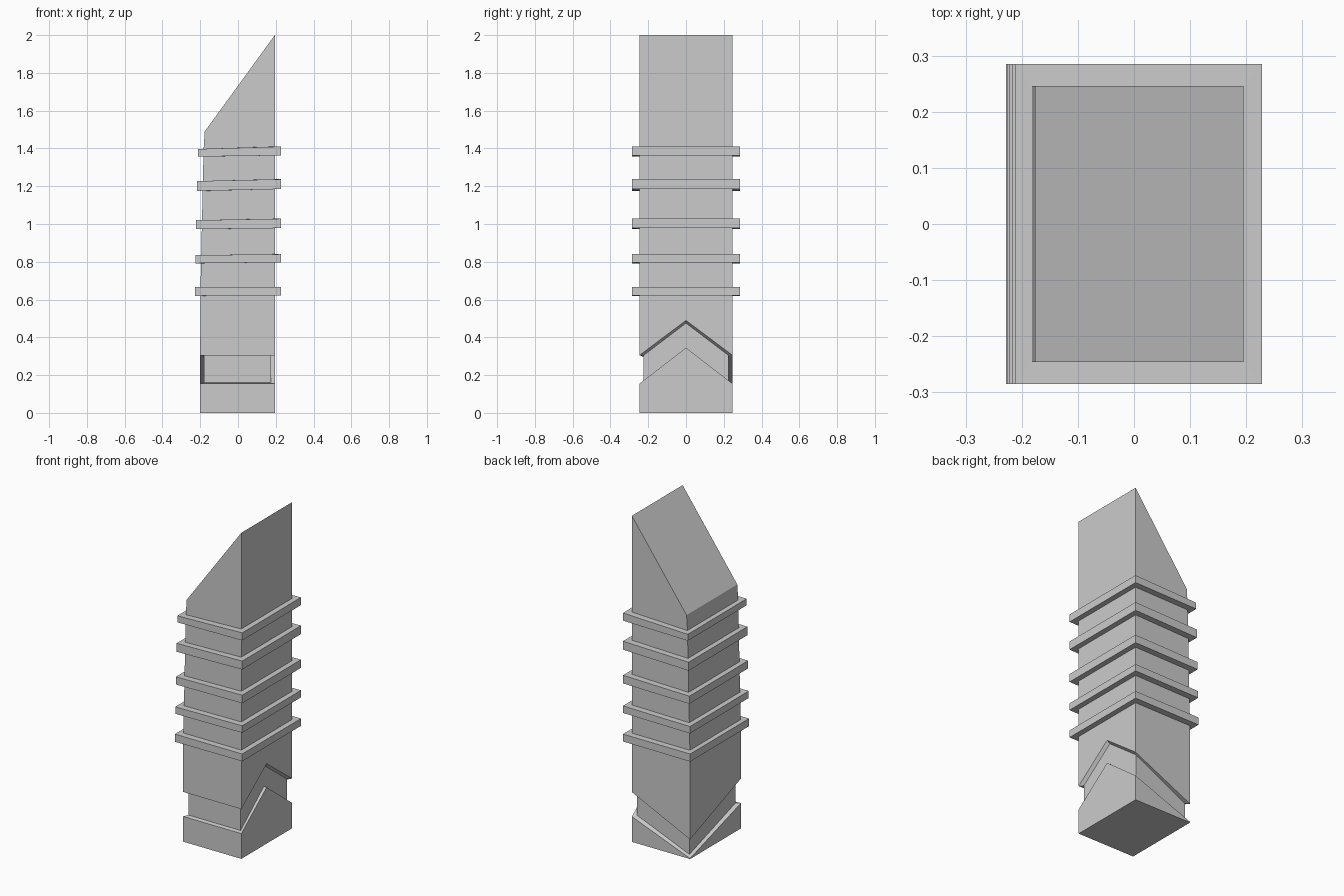
import bpy, bmesh

if "Cube" in bpy.data.objects:
    bpy.data.objects.remove(bpy.data.objects["Cube"])

bm = bmesh.new()
XR, HY = 0.195, 0.246        # right face and half depth of the post


def loop(xl, xr, hy, zs):
    """Five-point outline: front left, front right, right middle, back right, back left."""
    xy = [(xl, -hy), (xr, -hy), (xr, 0), (xr, hy), (xl, hy)]
    return [bm.verts.new((x, y, z)) for (x, y), z in zip(xy, zs)]


def level(zl, zr):
    return [zl, zr, zr, zr, zl]


def left_x(z):
    """Left face leans in slightly above the foot."""
    return -0.2 + 0.018 * max(0, z - 0.6) / 0.8


# Foot and the chevron groove running round it
loops = [
    loop(-0.2, XR, HY, [0] * 5),
    loop(-0.2, XR, HY, [0.155, 0.155, 0.345, 0.155, 0.004]),
    loop(-0.18, XR - 0.02, HY - 0.022, [0.16, 0.16, 0.345, 0.16, 0.015]),
    loop(-0.18, XR - 0.02, HY - 0.022, [0.305, 0.305, 0.475, 0.305, 0.125]),
    loop(-0.2, XR, HY, [0.305, 0.305, 0.49, 0.305, 0.12]),
]

# Five raised bands: left bottom, left top, right bottom, right top, left x
bands = [
    (0.620, 0.667, 0.622, 0.667, -0.228),
    (0.792, 0.835, 0.797, 0.840, -0.226),
    (0.973, 1.020, 0.978, 1.028, -0.222),
    (1.175, 1.227, 1.185, 1.237, -0.217),
    (1.357, 1.397, 1.363, 1.410, -0.212),
]
for lb, lt, rb, rt, bx in bands:
    low, high = level(lb, rb), level(lt, rt)
    loops += [
        loop(left_x(lb), XR, HY, low),
        loop(bx, 0.228, 0.285, low),
        loop(bx, 0.228, 0.285, high),
        loop(left_x(lt), XR, HY, high),
    ]

# Slanted top
loops.append(loop(-0.176, XR, HY, level(1.49, 2.0)))

# Skin the loops and close both ends
for a, b in zip(loops, loops[1:]):
    for i in range(5):
        j = (i + 1) % 5
        bm.faces.new((a[i], a[j], b[j], b[i]))
bm.faces.new(loops[0][::-1])
bm.faces.new(loops[-1])
bmesh.ops.recalc_face_normals(bm, faces=bm.faces)

mesh = bpy.data.meshes.new("banded_post")
bm.to_mesh(mesh)
bm.free()
post = bpy.data.objects.new("banded_post", mesh)
bpy.context.collection.objects.link(post)
